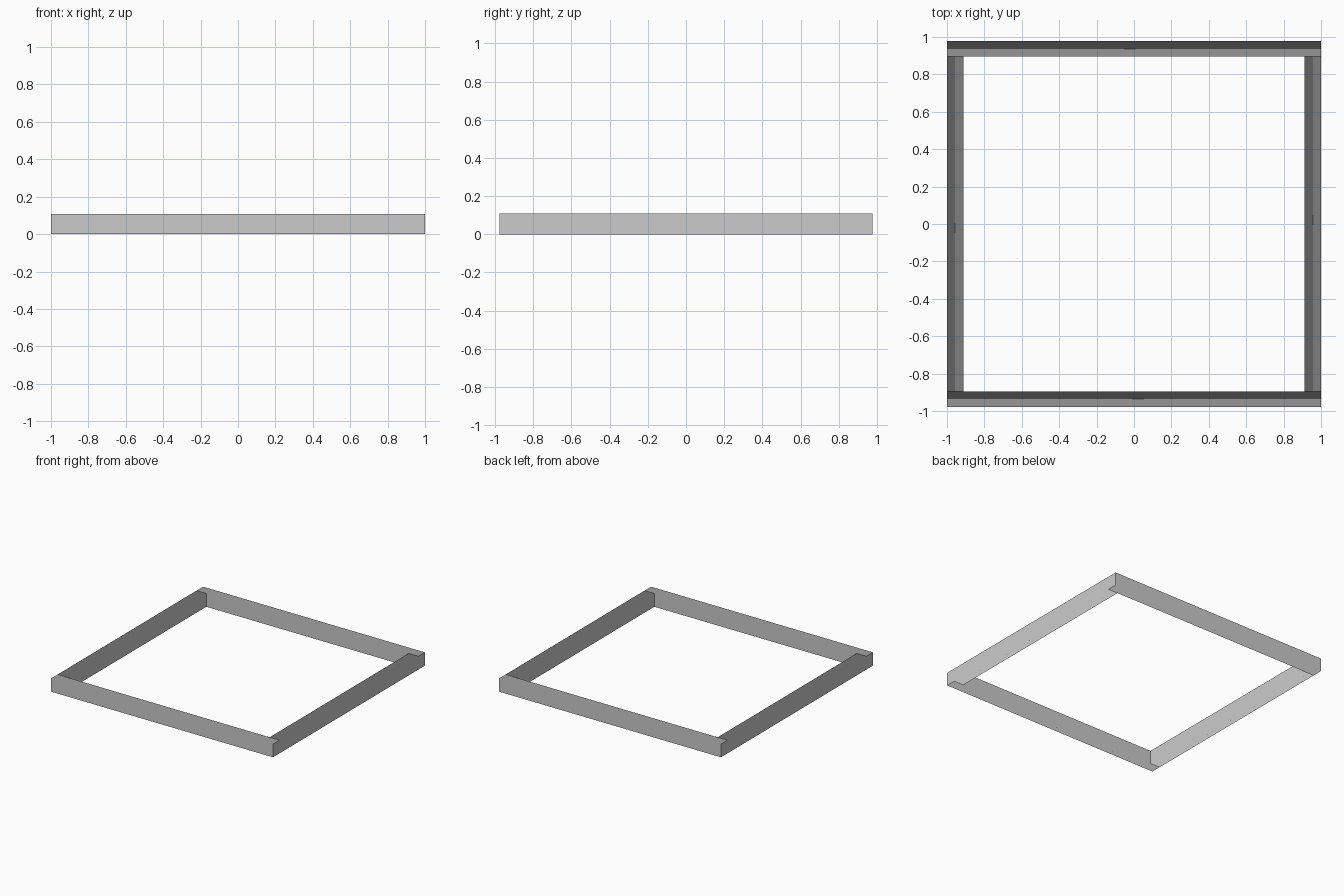
import bpy, bmesh
from mathutils import Vector

if "Cube" in bpy.data.objects:
    bpy.data.objects.remove(bpy.data.objects["Cube"])


def bar(name, lo, hi):
    """Square-edged bar between two corners, smooth along its length."""
    lo, hi = Vector(lo), Vector(hi)
    size, mid = hi - lo, (hi + lo) / 2
    axis = 0 if size.x > size.y else 1
    bm = bmesh.new()
    bmesh.ops.create_cube(bm, size=1)
    for v in bm.verts:
        v.co = Vector(v.co[i] * size[i] for i in range(3))
    for f in bm.faces:
        f.smooth = True
    # keep the cut ends crisp
    for e in bm.edges:
        a, b = e.verts
        e.smooth = a.co[axis] * b.co[axis] < 0
    mesh = bpy.data.meshes.new(name)
    bm.to_mesh(mesh)
    bm.free()
    ob = bpy.data.objects.new(name, mesh)
    ob.location = mid
    bpy.context.collection.objects.link(ob)
    # the tall side faces dominate the shading
    mod = ob.modifiers.new("weighted_normals", 'WEIGHTED_NORMAL')
    mod.weight = 100
    mod.keep_sharp = True
    return ob


H = 0.108          # bar height
Y, YI = 0.978, 0.895   # outer and inner depth
XI = 0.912         # inner width

# full-width front and back bars
bar("front_bar", (-1, -Y, 0), (1, -YI, H))
bar("back_bar", (-1, YI, 0), (1, Y, H))
# side bars fitted between them
bar("left_bar", (-1, -YI, 0), (-XI, YI, H))
bar("right_bar", (XI, -YI, 0), (1, YI, H))
